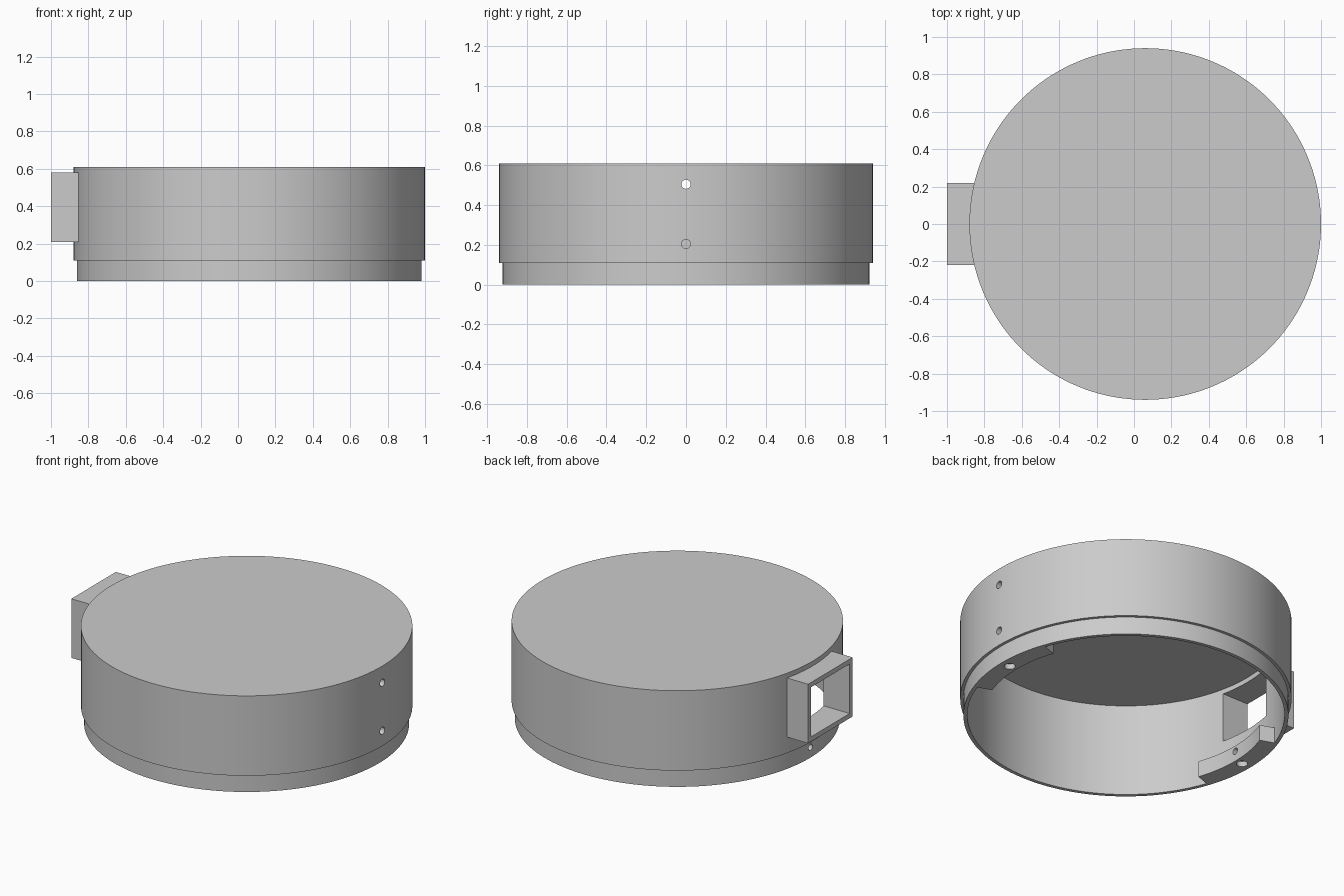
import bpy, bmesh, math
from mathutils import Matrix, Vector

if "Cube" in bpy.data.objects:
    bpy.data.objects.remove(bpy.data.objects["Cube"])

CX = 0.06                      # axis of the round casing
R_OUT, R_LIP, R_IN, R_TAB = 0.94, 0.922, 0.9, 0.81
HEIGHT, STEP, CEILING = 0.61, 0.11, 0.58
SEGMENTS = 144

grey = bpy.data.materials.new("plain_grey")
grey.use_nodes = True
grey.diffuse_color = (0.6, 0.6, 0.6, 1)
grey.node_tree.nodes["Principled BSDF"].inputs["Base Color"].default_value = (0.6, 0.6, 0.6, 1)


def make_object(name, bm):
    bmesh.ops.recalc_face_normals(bm, faces=bm.faces)
    mesh = bpy.data.meshes.new(name)
    bm.to_mesh(mesh)
    bm.free()
    mesh.materials.append(grey)
    obj = bpy.data.objects.new(name, mesh)
    bpy.context.collection.objects.link(obj)
    return obj


def box(name, low, high):
    bm = bmesh.new()
    low, high = Vector(low), Vector(high)
    bmesh.ops.create_cube(bm, size=1, matrix=Matrix.Translation((low + high) / 2)
                          @ Matrix.Diagonal((*(high - low), 1)))
    return make_object(name, bm)


def cylinder(name, centre, radius, depth, along_x=False, sides=24):
    bm = bmesh.new()
    turn = Matrix.Rotation(math.pi / 2, 4, 'Y') if along_x else Matrix.Identity(4)
    bmesh.ops.create_cone(bm, cap_ends=True, segments=sides, radius1=radius, radius2=radius,
                          depth=depth, matrix=Matrix.Translation(centre) @ turn)
    return make_object(name, bm)


def lathe(name, profile, angle=math.tau, start=0.0, steps=SEGMENTS):
    """Turn a (radius, z) profile round the casing axis."""
    bm = bmesh.new()
    full = angle >= math.tau
    rot = Matrix.Rotation(start, 3, 'Z')
    verts = [bm.verts.new(rot @ Vector((r, 0, z))) for r, z in profile]
    pairs = list(zip(verts, verts[1:]))
    if not full:
        pairs.append((verts[-1], verts[0]))
    edges = [bm.edges.new(p) for p in pairs]
    bmesh.ops.spin(bm, geom=verts + edges, axis=(0, 0, 1), cent=(0, 0, 0),
                   angle=angle, steps=steps, use_merge=full)
    bmesh.ops.remove_doubles(bm, verts=bm.verts, dist=1e-5)
    if not full:
        bmesh.ops.holes_fill(bm, edges=[e for e in bm.edges if e.is_boundary], sides=0)
    bmesh.ops.translate(bm, verts=bm.verts, vec=(CX, 0, 0))
    return make_object(name, bm)


def cut(obj, cutters):
    """Subtract the cutters, bake the result and discard them."""
    for cutter in cutters:
        cutter.hide_render = True
        mod = obj.modifiers.new("cut", 'BOOLEAN')
        mod.operation, mod.solver, mod.object = 'DIFFERENCE', 'EXACT', cutter
    graph = bpy.context.evaluated_depsgraph_get()
    baked = bpy.data.meshes.new_from_object(obj.evaluated_get(graph))
    obj.modifiers.clear()
    obj.data = baked
    for cutter in cutters:
        bpy.data.objects.remove(cutter)


def port_opening():
    return box("port_opening", (-1.2, -0.19, 0.24), (-0.6, 0.19, 0.55))


def tab_screw_hole():
    return cylinder("tab_screw_hole", (CX - 0.87, 0, 0.065), 0.02, 0.3, True)


# Hollow casing, closed on top, with a recessed lip below
casing = lathe("casing", [(0, HEIGHT), (R_OUT, HEIGHT), (R_OUT, STEP), (R_LIP, STEP),
                          (R_LIP, 0), (R_IN, 0), (R_IN, CEILING), (0, CEILING)])
cut(casing, [port_opening(), tab_screw_hole()]
    + [cylinder("wall_hole", (CX + 0.92, 0, z), 0.023, 0.2, True) for z in (0.205, 0.505)])

# Rectangular port tube, trimmed to the curve of the wall
port = box("port_frame", (-1, -0.22, 0.21), (-0.78, 0.22, 0.58))
cut(port, [port_opening(),
           cylinder("wall_trim", (CX, 0, 0.4), 0.92, 1, sides=SEGMENTS)])

# Two curved mounting tabs inside the lip, each with a blind hole below
half = math.radians(19.5)
for name, middle, side in (("left_tab", 0, 1), ("right_tab", math.pi, -1)):
    tab = lathe(name, [(R_TAB, 0), (R_IN + 0.003, 0), (R_IN + 0.003, 0.1), (R_TAB, 0.1)],
                2 * half, middle - half, 16)
    holes = [cylinder("pin_hole", (CX + side * 0.86, 0, 0), 0.032, 0.07)]
    if side < 0:
        holes.append(tab_screw_hole())
    cut(tab, holes)

# Smooth the round walls, keep the edges crisp
bpy.ops.object.select_all(action='DESELECT')
for obj in bpy.context.collection.objects:
    if obj.type == 'MESH' and obj.data.materials and obj.data.materials[0] == grey:
        obj.select_set(True)
        bpy.context.view_layer.objects.active = obj
bpy.ops.object.shade_smooth_by_angle(angle=math.radians(30))
